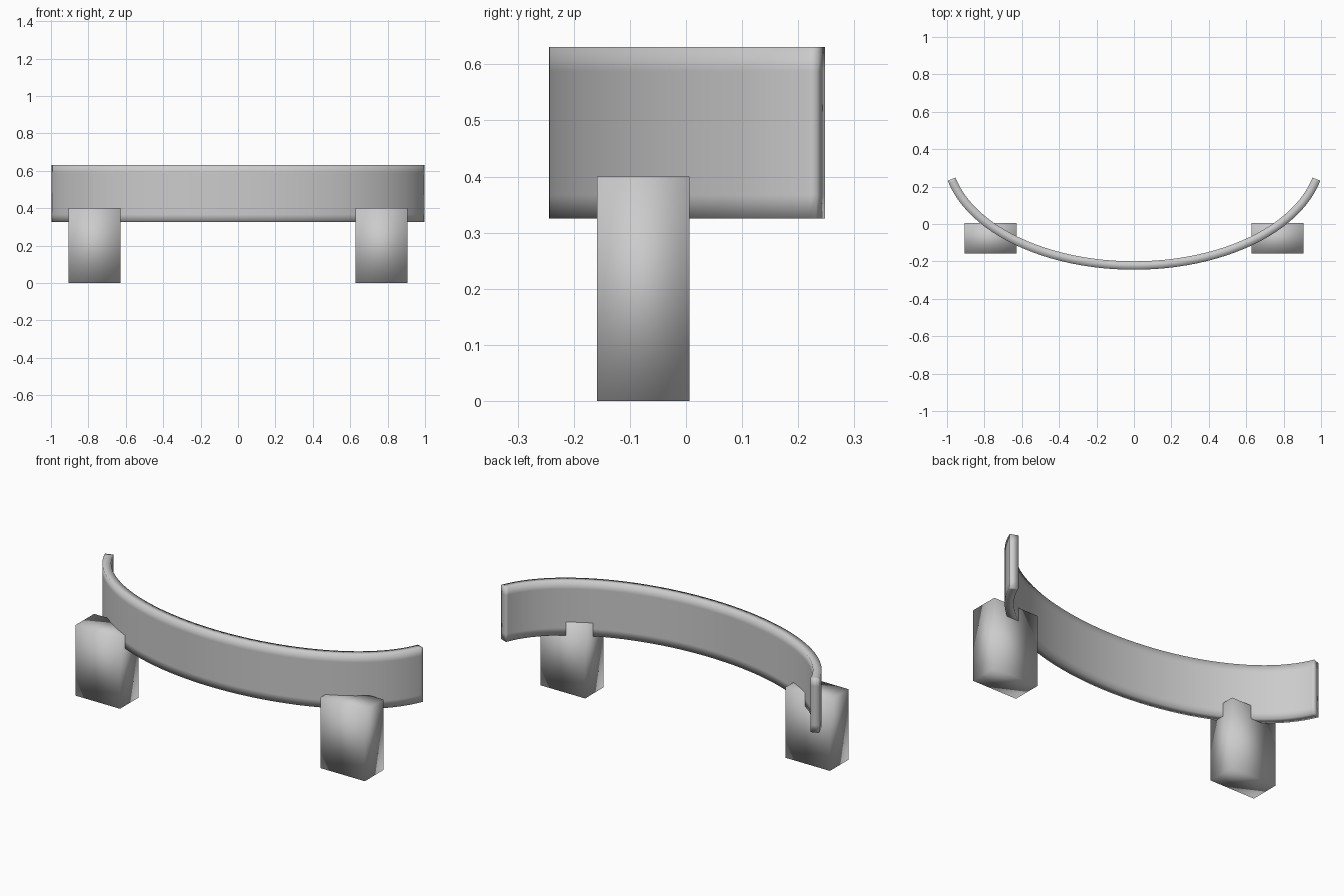
import bpy, bmesh, math

if "Cube" in bpy.data.objects:
    bpy.data.objects.remove(bpy.data.objects["Cube"])

grey = bpy.data.materials.new("plain_grey")
grey.diffuse_color = (0.6, 0.6, 0.6, 1)
grey.use_nodes = True
grey.node_tree.nodes["Principled BSDF"].inputs["Base Color"].default_value = grey.diffuse_color


def finish(name, bm):
    bmesh.ops.recalc_face_normals(bm, faces=bm.faces)
    for f in bm.faces:
        f.smooth = True
    mesh = bpy.data.meshes.new(name)
    bm.to_mesh(mesh)
    bm.free()
    mesh.materials.append(grey)
    obj = bpy.data.objects.new(name, mesh)
    bpy.context.collection.objects.link(obj)
    return obj


# Curved rail: a rectangular section swept along an elliptical arc
A, B, CY, HALF = 1.0, 0.594, 0.372, 0.0225
END = math.asin(0.975)
HEIGHTS = [0.325, 0.367, 0.588, 0.631]
STEPS = 48
angles = [END * (2 * i / STEPS - 1) for i in range(STEPS + 1)]
# Extra loops close to both ends keep the soft edge shading narrow
angles = sorted(angles + [-END + 0.022, END - 0.022])

bm = bmesh.new()
rings = []
for t in angles:
    x, y = A * math.sin(t), CY - B * math.cos(t)
    nx, ny = B * math.sin(t), -A * math.cos(t)
    n = math.hypot(nx, ny)
    nx, ny = nx / n * HALF, ny / n * HALF
    outer = [bm.verts.new((x + nx, y + ny, z)) for z in HEIGHTS]
    inner = [bm.verts.new((x - nx, y - ny, z)) for z in reversed(HEIGHTS)]
    rings.append(outer + inner)
for a, b in zip(rings, rings[1:]):
    for j in range(8):
        k = (j + 1) % 8
        bm.faces.new((a[j], b[j], b[k], a[k]))
for r in (rings[0], rings[-1]):
    for j in range(3):
        bm.faces.new((r[j], r[j + 1], r[6 - j], r[7 - j]))
finish("curved_rail", bm)

# Two block supports, softly shaded
for side, name in ((-1, "left_support"), (1, "right_support")):
    bm = bmesh.new()
    bmesh.ops.create_cube(bm, size=1)
    for v in bm.verts:
        v.co.x = v.co.x * 0.278 + side * 0.767
        v.co.y = v.co.y * 0.165 - 0.0765
        v.co.z = (v.co.z + 0.5) * 0.4
    finish(name, bm)
